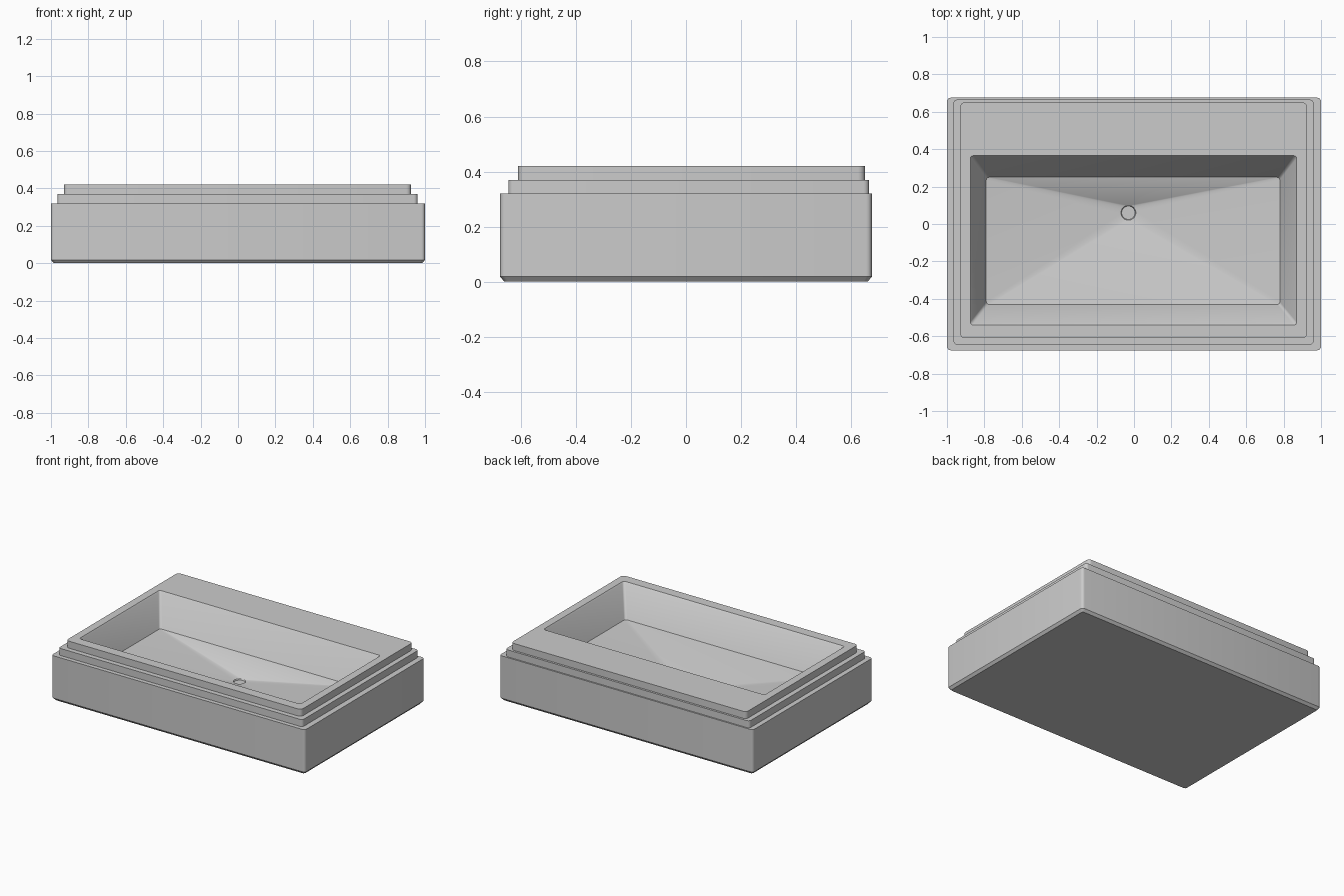
import bpy
import bmesh
from math import cos, sin, pi, radians

cube = bpy.data.objects.get("Cube")
if cube:
    bpy.data.objects.remove(cube, do_unlink=True)

STEPS = 5  # points per rounded corner


def material(name, value):
    mat = bpy.data.materials.new(name)
    mat.use_nodes = True
    colour = (value, value, value, 1)
    mat.diffuse_color = colour
    mat.node_tree.nodes["Principled BSDF"].inputs["Base Color"].default_value = colour
    return mat


def rounded_rect(x0, x1, y0, y1, z, r):
    """Points of a rectangle with rounded corners, counter-clockwise."""
    corners = [(x1 - r, y1 - r), (x0 + r, y1 - r), (x0 + r, y0 + r), (x1 - r, y0 + r)]
    points = []
    for i, (cx, cy) in enumerate(corners):
        for k in range(STEPS):
            a = (i + k / (STEPS - 1)) * pi / 2
            points.append((cx + r * cos(a), cy + r * sin(a), z))
    return points


def circle(cx, cy, z, r):
    """Circle whose points line up with those of rounded_rect."""
    n = 4 * STEPS
    return [(cx + r * cos((i + 0.5) * 2 * pi / n), cy + r * sin((i + 0.5) * 2 * pi / n), z)
            for i in range(n)]


def loft(name, rings, mat):
    """Skin a stack of rings and close both ends."""
    bm = bmesh.new()
    loops = [[bm.verts.new(p) for p in ring] for ring in rings]
    n = len(loops[0])
    for low, high in zip(loops, loops[1:]):
        for i in range(n):
            j = (i + 1) % n
            bm.faces.new((low[i], low[j], high[j], high[i]))
    bm.faces.new(list(reversed(loops[0])))
    bm.faces.new(loops[-1])
    mesh = bpy.data.meshes.new(name)
    bm.to_mesh(mesh)
    bm.free()
    mesh.materials.append(mat)
    obj = bpy.data.objects.new(name, mesh)
    bpy.context.collection.objects.link(obj)
    bpy.ops.object.select_all(action="DESELECT")
    obj.select_set(True)
    bpy.context.view_layer.objects.active = obj
    bpy.ops.object.shade_smooth_by_angle(angle=radians(25))
    return obj


ceramic = material("light grey ceramic", 0.6)

outer = (-1, 1, -0.675, 0.675)
middle = (-0.965, 0.96, -0.645, 0.665)
rim = (-0.93, 0.925, -0.61, 0.65)

loft("sink_basin", [
    # chamfered foot and outer body
    rounded_rect(-0.985, 0.985, -0.66, 0.66, 0, 0.015),
    rounded_rect(*outer, 0.018, 0.02),
    rounded_rect(*outer, 0.32, 0.02),
    # two stepped tiers
    rounded_rect(*middle, 0.32, 0.02),
    rounded_rect(*middle, 0.37, 0.02),
    rounded_rect(*rim, 0.37, 0.025),
    rounded_rect(*rim, 0.42, 0.025),
    # sloping bowl walls
    rounded_rect(-0.875, 0.87, -0.54, 0.365, 0.42, 0.015),
    rounded_rect(-0.868, 0.863, -0.53, 0.358, 0.41, 0.015),
    rounded_rect(-0.79, 0.78, -0.43, 0.25, 0.212, 0.015),
    # floor falling to a round drain recess
    circle(-0.03, 0.06, 0.112, 0.04),
    circle(-0.03, 0.06, 0.104, 0.036),
], ceramic)
